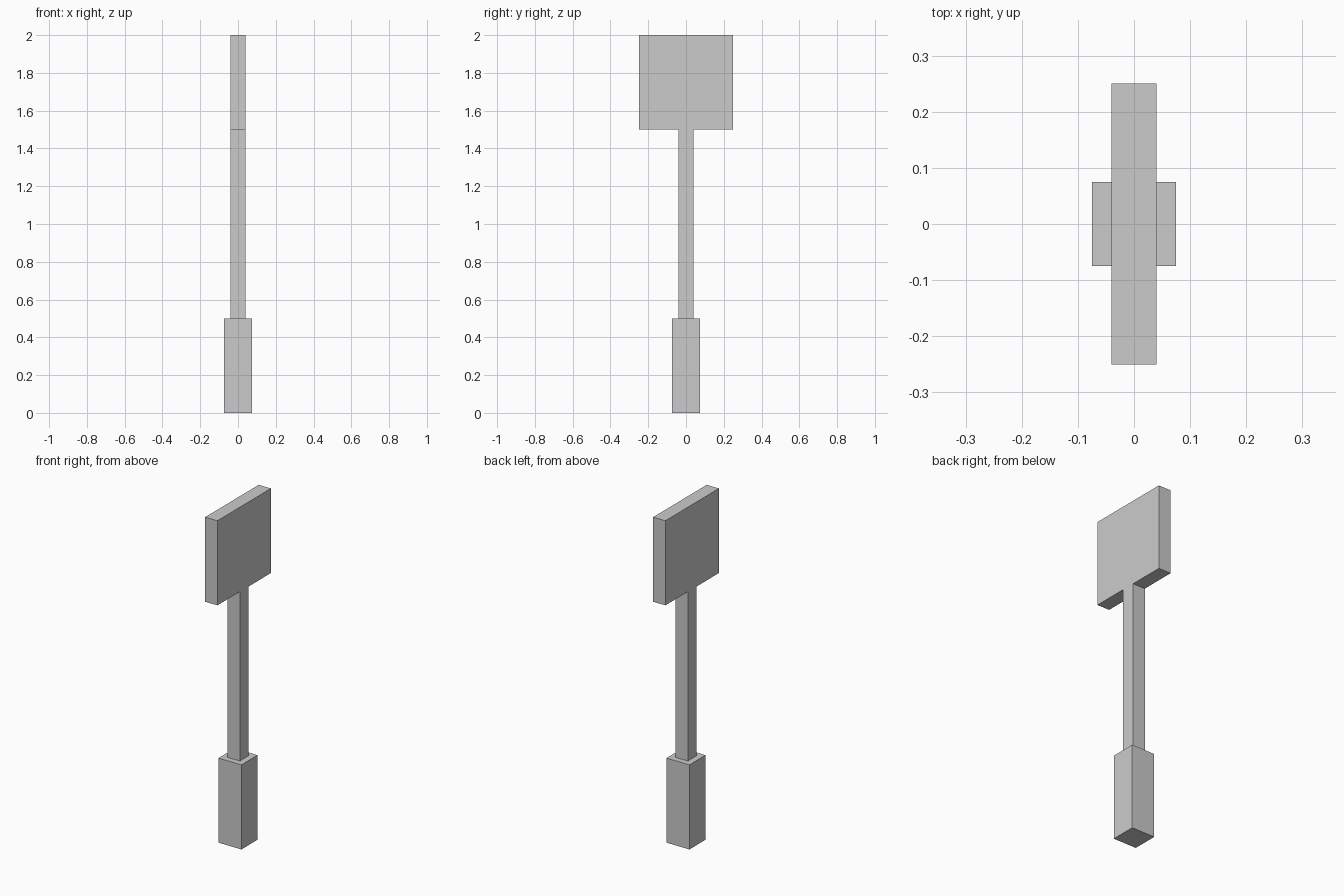
import bpy

if "Cube" in bpy.data.objects:
    bpy.data.objects.remove(bpy.data.objects["Cube"])


def box(name, size_x, size_y, z_low, z_high):
    """Axis-aligned block centred on x = y = 0, spanning z_low to z_high."""
    bpy.ops.mesh.primitive_cube_add(size=1, location=(0, 0, (z_low + z_high) / 2))
    obj = bpy.context.object
    obj.name = name
    obj.scale = (size_x, size_y, z_high - z_low)
    bpy.ops.object.transform_apply(location=False, rotation=False, scale=True)
    return obj


# Thick square grip at the bottom
box("grip", 0.15, 0.15, 0.0, 0.5)

# Slim square shaft
box("shaft", 0.08, 0.08, 0.5, 1.5)

# Flat square head, as thick as the shaft
box("head", 0.08, 0.50, 1.5, 2.0)
